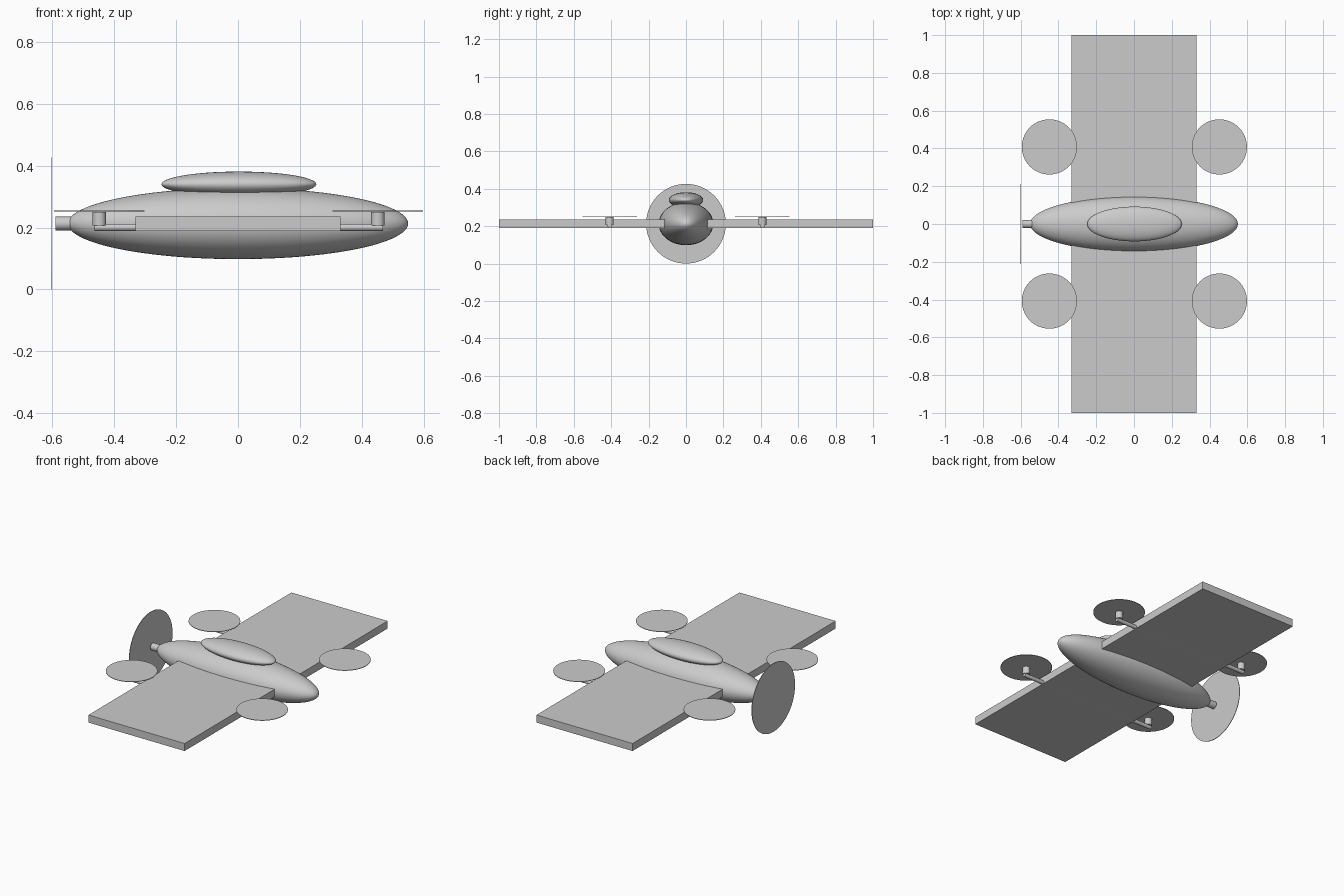
import bpy
import math

cube = bpy.data.objects.get("Cube")
if cube:
    bpy.data.objects.remove(cube, do_unlink=True)

grey = bpy.data.materials.new("light_grey")
grey.use_nodes = True
COLOUR = (0.6, 0.6, 0.6, 1)
grey.diffuse_color = COLOUR
grey.node_tree.nodes["Principled BSDF"].inputs["Base Color"].default_value = COLOUR

AXIS_Z = 0.213          # height of the fuselage centreline
ALONG_X = (0, math.pi / 2, 0)


def finish(name, smooth=True):
    obj = bpy.context.object
    obj.name = name
    obj.data.materials.append(grey)
    bpy.ops.object.transform_apply(location=False, rotation=True, scale=True)
    if smooth:
        bpy.ops.object.shade_smooth_by_angle(angle=math.radians(35))
    return obj


def ellipsoid(name, centre, radii):
    # poles lie on the long axis
    bpy.ops.mesh.primitive_uv_sphere_add(segments=64, ring_count=48, radius=1,
                                         location=centre, rotation=ALONG_X)
    rx, ry, rz = radii
    bpy.context.object.scale = (rz, ry, rx)
    return finish(name)


def cylinder(name, centre, radius, length, rotation=(0, 0, 0)):
    bpy.ops.mesh.primitive_cylinder_add(vertices=64, radius=radius, depth=length,
                                        location=centre, rotation=rotation)
    return finish(name)


# Fuselage and canopy
ellipsoid("fuselage", (0, 0, AXIS_Z), (0.55, 0.146, 0.115))
ellipsoid("canopy", (0.003, 0, 0.34), (0.25, 0.092, 0.041))

# Straight slab wing
bpy.ops.mesh.primitive_cube_add(size=1, location=(0, 0, AXIS_Z))
bpy.context.object.scale = (0.664, 2, 0.047)
finish("wing", smooth=False)

# Pusher motor and propeller disc
cylinder("pusher_motor", (-0.555, 0, AXIS_Z), 0.022, 0.07, ALONG_X)
cylinder("pusher_propeller", (-0.602, 0, AXIS_Z), 0.213, 0.003, ALONG_X)

# Lift booms, each with a motor and rotor disc at both ends
for side, y in (("left", 0.408), ("right", -0.408)):
    cylinder(f"{side}_boom", (0.002, y, 0.2005), 0.0117, 0.932, ALONG_X)
    for end, x in (("fore", 0.452), ("aft", -0.448)):
        cylinder(f"{side}_{end}_lift_motor", (x, y, 0.228), 0.0215, 0.043)
        cylinder(f"{side}_{end}_lift_rotor", (x, y, 0.2535), 0.146, 0.003)
